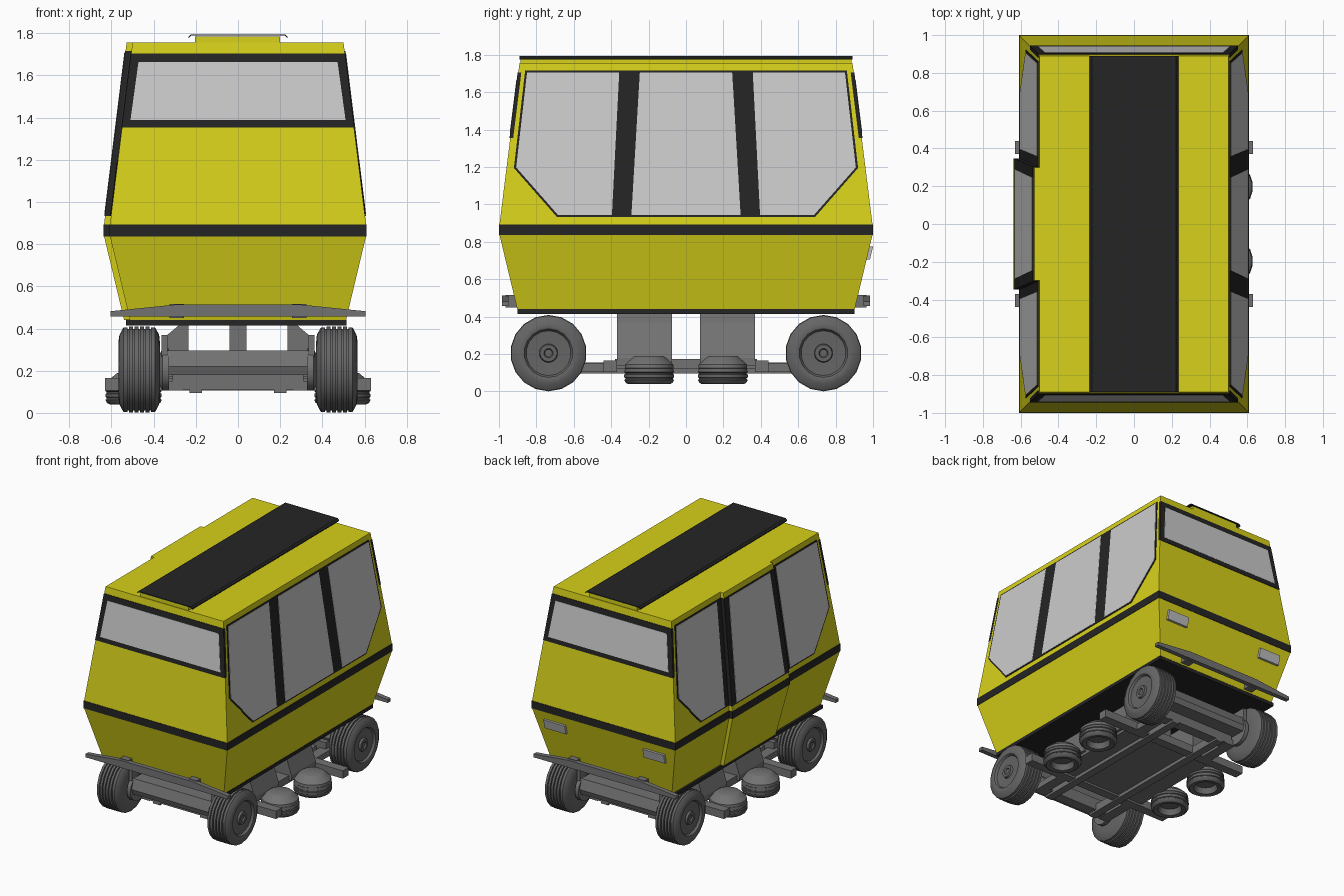
import bpy, bmesh, math
from mathutils import Vector

if "Cube" in bpy.data.objects:
    bpy.data.objects.remove(bpy.data.objects["Cube"])


def material(name, r, g, b):
    m = bpy.data.materials.new(name)
    m.diffuse_color = (r, g, b, 1)
    m.use_nodes = True
    m.node_tree.nodes["Principled BSDF"].inputs["Base Color"].default_value = m.diffuse_color
    return m


YELLOW = material("yellow_paint", 0.68, 0.64, 0.01)
BLACK = material("black_trim", 0.018, 0.018, 0.018)
GLASS = material("window_grey", 0.52, 0.52, 0.52)
METAL = material("chassis_grey", 0.17, 0.17, 0.17)
TYRE = material("tyre_grey", 0.13, 0.13, 0.13)
LAMP = material("lamp_grey", 0.5, 0.5, 0.5)


def loft(name, rings, mat, closed=False, smooth=None):
    """Skin a list of rings; cap both ends unless the loft closes on itself."""
    bm = bmesh.new()
    vs = [[bm.verts.new(p) for p in ring] for ring in rings]
    n = len(vs[0])
    pairs = list(zip(vs, vs[1:])) + ([(vs[-1], vs[0])] if closed else [])
    for a, b in pairs:
        for i in range(n):
            j = (i + 1) % n
            bm.faces.new((a[i], a[j], b[j], b[i]))
    if not closed:
        bm.faces.new(vs[0])
        bm.faces.new(vs[-1])
    bmesh.ops.recalc_face_normals(bm, faces=bm.faces)
    me = bpy.data.meshes.new(name)
    bm.to_mesh(me)
    bm.free()
    me.materials.append(mat)
    if smooth:
        me.polygons.foreach_set("use_smooth", [True] * len(me.polygons))
        me.set_sharp_from_angle(angle=math.radians(smooth))
    ob = bpy.data.objects.new(name, me)
    bpy.context.collection.objects.link(ob)
    return ob


def rect(x0, x1, y0, y1, z):
    return [(x0, y0, z), (x1, y0, z), (x1, y1, z), (x0, y1, z)]


def box(name, x0, x1, y0, y1, z0, z1, mat=METAL):
    return loft(name, [rect(x0, x1, y0, y1, z) for z in (z0, z1)], mat)


def lathe(name, profile, axis, loc, mat, seg=20):
    """profile: (distance along axis, radius)"""
    rings = []
    for d, r in profile:
        ring = []
        for i in range(seg):
            a = 2 * math.pi * (i + 0.5) / seg
            c, s = r * math.cos(a), r * math.sin(a)
            p = (d, c, s) if axis == "x" else (c, s, d)
            ring.append(Vector(loc) + Vector(p))
        rings.append(ring)
    return loft(name, rings, mat, smooth=35)


def wall(z, half):
    """Half width or half length of the cabin at height z."""
    if z > 0.894:
        return half - (z - 0.894) * 0.107 / 0.863
    return half - max(0, 0.837 - z) * 0.095 / 0.397


HX, HY = 0.607, 0.997


def panel(name, pts, axis, sign, out, depth, mat):
    """Flat panel laid on a sloping wall; pts are (along, z)."""
    rings = []
    for d in (out - depth, out):
        if axis == "x":
            rings.append([(sign * (wall(z, HX) + d), u, z) for u, z in pts])
        else:
            rings.append([(u, sign * (wall(z, HY) + d), z) for u, z in pts])
    return loft(name, rings, mat)


# Cabin shell, belt line, floor and roof panel
levels = (0.44, 0.837, 0.894, 1.757)
loft("cabin_body", [rect(-wall(z, HX), wall(z, HX), -wall(z, HY), wall(z, HY), z)
                    for z in levels], YELLOW)
box("belt_line", -HX - .003, HX + .003, -HY - .003, HY + .003, 0.837, 0.894, BLACK)
box("floor_plate", -0.53, 0.515, -0.9, 0.9, 0.415, 0.442, BLACK)
box("roof_riser", -0.205, 0.2, -0.885, 0.885, 1.75, 1.785, YELLOW)
roof = [(-.235, 1.776), (-.222, 1.788), (.222, 1.788), (.235, 1.776),
        (.235, 1.783), (.222, 1.795), (-.222, 1.795), (-.235, 1.783)]
loft("roof_panel", [[(x, y, z) for x, z in roof] for y in (-.89, .89)], BLACK)

# Side windows
frame = [(-.86, 1.716), (.86, 1.716), (.92, 1.195), (.69, .933), (-.69, .933), (-.92, 1.195)]
mid = [(-.247, 1.706), (.247, 1.706), (.292, .943), (-.292, .943)]
end = [(.357, 1.706), (.85, 1.706), (.908, 1.198), (.684, .943), (.396, .943)]
for s, side in ((-1, "left"), (1, "right")):
    panel(f"{side}_window_frame", frame, "x", s, .004, .02, BLACK)
    panel(f"{side}_front_window", [(-y, z) for y, z in end], "x", s, .006, .02, GLASS)
    panel(f"{side}_back_window", end, "x", s, .006, .02, GLASS)
panel("right_middle_window", mid, "x", 1, .006, .02, GLASS)

# Sliding door standing proud of the left side
door_half = {0.44: .315, 0.837: .345, 0.894: .345, 1.757: .30}
loft("door", [rect(-wall(z, HX) - .028, -wall(z, HX) + .03, -door_half[z], door_half[z], z)
              for z in levels], YELLOW)
box("door_belt", -HX - .03, -HX + .01, -.348, .348, .837, .894, BLACK)
panel("door_frame", [(-.305, 1.716), (.305, 1.716), (.347, .933), (-.347, .933)],
      "x", -1, .031, .03, BLACK)
panel("door_window", mid, "x", -1, .033, .01, GLASS)

# End windows, tail lamps, bumpers
for s, side in ((-1, "front"), (1, "back")):
    zs = (1.705, 1.354)
    a, b = (wall(z, HX) + .001 for z in zs)
    panel(f"{side}_window_frame", [(-a, zs[0]), (a, zs[0]), (b, zs[1]), (-b, zs[1])],
          "y", s, .004, .02, BLACK)
    panel(f"{side}_window", [(-.472, 1.663), (.472, 1.663), (.51, 1.388), (-.51, 1.388)],
          "y", s, .006, .02, GLASS)
    bumper = [(-.605, .457), (.605, .457), (.605, .482), (.3, .513), (-.3, .513), (-.605, .482)]
    loft(f"{side}_bumper", [[(x, s * y, z) for x, z in bumper] for y in (.95, .985)], METAL)
    for m in (-1, 1):
        box(f"{side}_bumper_mount", m * .29 - .035, m * .29 + .035,
            min(s * .86, s * .965), max(s * .86, s * .965), .45, .517)
for m in (-1, 1):
    panel("tail_lamp", [(m * .33, .705), (m * .51, .705), (m * .51, .775), (m * .33, .775)],
          "y", 1, .018, .04, LAMP)

# Main wheels with grooved tread
tread = [(-.098, .03), (-.098, .125), (-.094, .165), (-.08, .192)]
for i in range(6):
    c = -.065 + i * .026
    r = .204 if 0 < i < 5 else .201
    tread += [(c - .009, r), (c + .009, r)]
    if i < 5:
        tread += [(c + .010, .193), (c + .016, .193)]
tread += [(.08, .192), (.094, .165), (.098, .14), (.094, .13), (.078, .12),
          (.075, .05), (.09, .045), (.09, .025), (.08, .02)]
for sx in (-1, 1):
    for sy in (-1, 1):
        lathe("wheel", [(sx * d, r) for d, r in tread], "x",
              (sx * .468, sy * .735, .205), TYRE, 18)
        lathe("wheel_hub", [(sx * d, r) for d, r in ((-.14, .1), (-.11, .1), (-.09, .06))],
              "x", (sx * .468, sy * .735, .205), METAL, 18)
        box("axle_bracket", min(sx * .335, sx * .362), max(sx * .335, sx * .362),
            sy * .735 - .07, sy * .735 + .07, .17, .37)

        # Horizontal guide wheels: tapered cap over a hollow grooved tyre
        lathe("guide_wheel", [(.09, .04), (.09, .075), (.045, .085), (.04, .115), (.048, .128),
                              (.062, .135), (.066, .129), (.072, .129), (.076, .135),
                              (.09, .135), (.093, .129), (.099, .129), (.103, .135), (.122, .13)],
              "z", (sx * .495, sy * .197, 0), TYRE)
        lathe("guide_wheel_cap", [(.118, .12), (.125, .132), (.145, .13), (.185, .085), (.19, .075)],
              "z", (sx * .495, sy * .197, 0), METAL)

        # Hanger boxes between floor and chassis
        prof = [(.235, .42), (.275, .42), (.335, .37), (.36, .3), (.40, .18), (.40, .14), (.235, .14)]
        loft("hanger_box", [[(sx * x, sy * y, z) for x, z in prof] for y in (.075, .37)], METAL)

# Axle beams, cross bars and long rails
for s in (-1, 1):
    beam = [(s * .735 - .07, .18), (s * .735 + .07, .18), (s * .735 + .085, .22),
            (s * .735 + .06, .295), (s * .735 - .06, .295), (s * .735 - .085, .22)]
    loft("axle_beam", [[(x, y, z) for y, z in beam] for x in (-.36, .36)], METAL)
    box("axle_lower_bar", -.31, .31, s * .66 - .04, s * .66 + .04, .11, .2)
    box("cross_bar", -.63, .63, s * .405 - .035, s * .405 + .035, .105, .165)
    box("long_rail", s * .2 - .03, s * .2 + .03, -.7, .7, .095, .155)
    box("centre_post", -.04, .04, s * .22 - .14, s * .22 + .14, .13, .43)
    for m in (-1, 1):
        box("guide_arm", min(m * .3, m * .5), max(m * .3, m * .5),
            s * .197 - .06, s * .197 + .06, .13, .165)
        box("trailing_arm", m * .3 - .04, m * .3 + .04, min(s * .37, s * .7),
            max(s * .37, s * .7), .105, .15)
box("chassis_plate", -.38, .38, -.38, .38, .12, .175)
